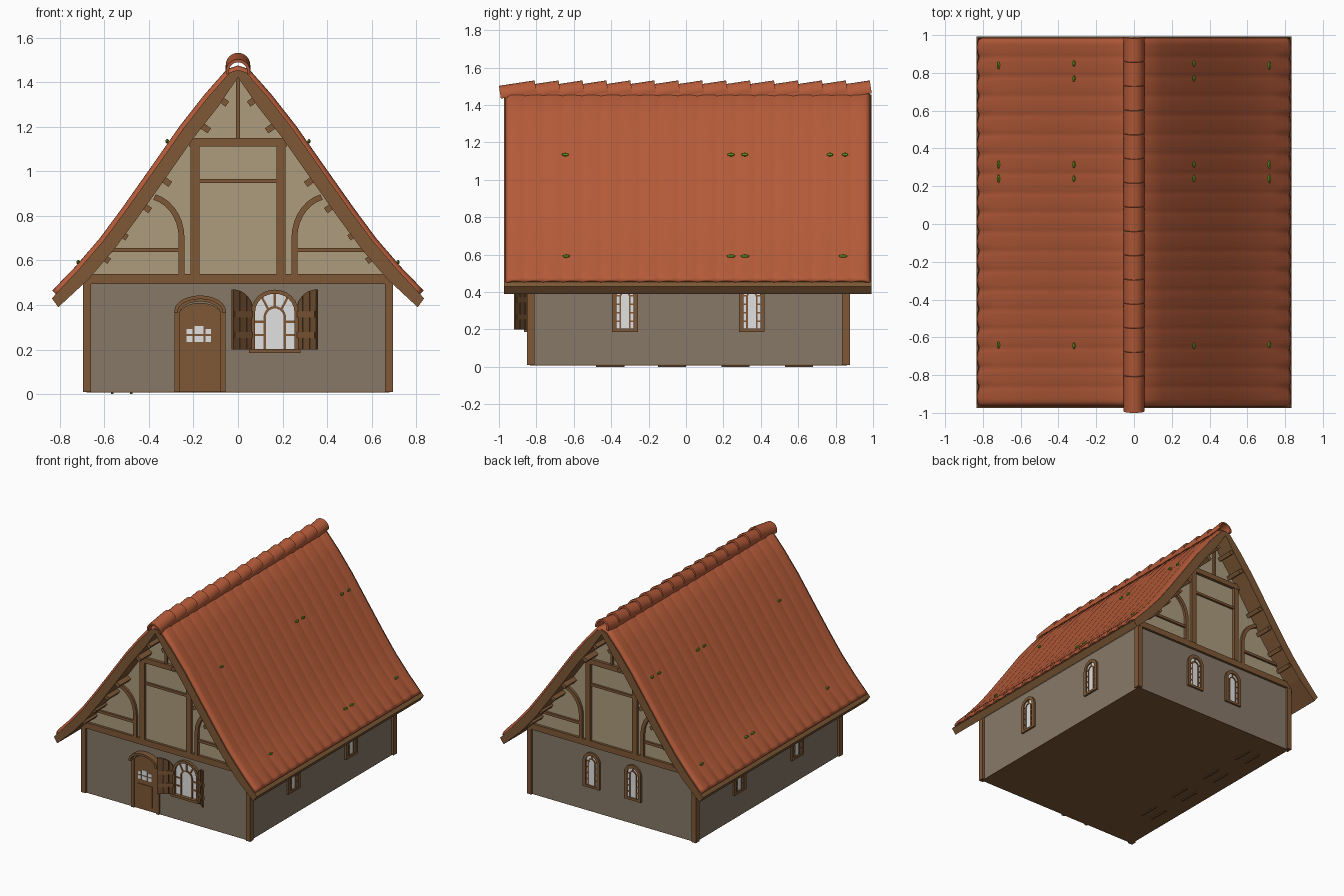
import bpy, bmesh, math, random
from mathutils import Matrix, Vector

if "Cube" in bpy.data.objects:
    bpy.data.objects.remove(bpy.data.objects["Cube"])

random.seed(4)
T, R = Matrix.Translation, Matrix.Rotation


def material(name, rgb):
    m = bpy.data.materials.new(name)
    lin = [((c / 255 + 0.055) / 1.055) ** 2.4 for c in rgb]
    m.diffuse_color = (*lin, 1)
    m.use_nodes = True
    m.node_tree.nodes["Principled BSDF"].inputs["Base Color"].default_value = m.diffuse_color
    return m


TIMBER = material("timber brown", (126, 88, 54))
DARK = material("shutter brown", (112, 78, 48))
WALL = material("grey plaster", (135, 121, 104))
PANEL = material("cream plaster", (172, 156, 125))
TILE = material("terracotta", (181, 91, 57))
GLASS = material("pale glass", (225, 225, 225))
MOSS = material("moss green", (105, 158, 35))


def finish(name, bm, mat, M=Matrix(), smooth=False):
    bmesh.ops.recalc_face_normals(bm, faces=bm.faces)
    me = bpy.data.meshes.new(name)
    bm.to_mesh(me)
    bm.free()
    me.materials.append(mat)
    ob = bpy.data.objects.new(name, me)
    ob.matrix_world = M
    bpy.context.collection.objects.link(ob)
    if smooth:
        bpy.ops.object.select_all(action='DESELECT')
        ob.select_set(True)
        bpy.context.view_layer.objects.active = ob
        bpy.ops.object.shade_smooth_by_angle(angle=math.radians(40))
    return ob


def solid(name, pts, d0, d1, mat, M=Matrix(), smooth=False):
    """Polygon in (u, z), extruded outwards (local -y) from d0 to d1."""
    bm = bmesh.new()
    a = [bm.verts.new((u, -d0, z)) for u, z in pts]
    b = [bm.verts.new((u, -d1, z)) for u, z in pts]
    n = len(pts)
    bm.faces.new(a)
    bm.faces.new(b[::-1])
    for i in range(n):
        bm.faces.new((a[i], b[i], b[(i + 1) % n], a[(i + 1) % n]))
    return finish(name, bm, mat, M, smooth)


def rect(name, u0, u1, z0, z1, d0, d1, mat, M=Matrix()):
    return solid(name, [(u0, z0), (u1, z0), (u1, z1), (u0, z1)], d0, d1, mat, M)


def offset(path, d):
    """Path moved sideways by d (to the left of travel)."""
    out = []
    for i, p in enumerate(path):
        a, b = Vector(path[max(i - 1, 0)]), Vector(path[min(i + 1, len(path) - 1)])
        t = (b - a).normalized()
        out.append((p[0] - t.y * d, p[1] + t.x * d))
    return out


def band(name, path, w, d0, d1, mat, M):
    pts = offset(path, w / 2) + offset(path, -w / 2)[::-1]
    return solid(name, pts, d0, d1, mat, M)


def arch(c, half, z0, spring, rise, n=12):
    top = [(c - half * math.cos(math.pi * i / n), spring + rise * math.sin(math.pi * i / n))
           for i in range(n + 1)]
    return [(c - half, z0)] + top + [(c + half, z0)]


# Facade frames: local u runs right, local -y points out of the wall
FRONT = T((0, -0.835, 0))
BACK = T((0, 0.86, 0)) @ R(math.pi, 4, 'Z')
RIGHT = T((0.68, 0, 0)) @ R(math.pi / 2, 4, 'Z')
LEFT = T((-0.68, 0, 0)) @ R(-math.pi / 2, 4, 'Z')

# Body: floor, plaster walls, gable prism, corner posts, ground slats
rect("floor", -0.68, 0.68, 0.008, 0.012, 0.835, -0.86, TIMBER)
rect("walls", -0.68, 0.68, 0.012, 0.5, 0.835, -0.86, WALL)
solid("gable_infill", [(-0.68, 0.5), (0.68, 0.5), (0, 1.43)], 0.835, -0.86, PANEL)
for x in (-0.695, 0.66):
    rect("corner_post", x, x + 0.035, 0.01, 0.51, 0.85, 0.81, TIMBER)
    rect("corner_post", x, x + 0.035, 0.01, 0.51, -0.835, -0.877, TIMBER)
for y in (-0.48, -0.15, 0.19, 0.53):
    for x in (-0.57, -0.485):
        rect("ground_slat", x, x + 0.012, 0, 0.01, -y, -y - 0.15, DARK)

# Timber framing on both gables
for M in (FRONT, BACK):
    rect("tie_beam", -0.692, 0.692, 0.495, 0.54, 0, 0.018, TIMBER, M)
    rect("collar_beam", -0.22, 0.22, 1.112, 1.15, 0, 0.022, TIMBER, M)
    rect("middle_rail", -0.175, 0.175, 0.948, 0.966, 0, 0.015, TIMBER, M)
    rect("king_post", -0.009, 0.009, 1.15, 1.42, 0, 0.015, TIMBER, M)
    for s in (-1, 1):
        def side(a, b):
            return sorted((s * a, s * b))
        rect("gable_post", *side(0.172, 0.212), 0.54, 1.13, 0, 0.02, TIMBER, M)
        rect("side_rail", *side(0.25, 0.6), 0.637, 0.656, 0, 0.015, TIMBER, M)
        curve = [(s * 0.253, 0.54), (s * 0.253, 0.70)] + [
            (s * (0.253 + 0.16 * (1 - math.cos(t * 0.19))), 0.70 + 0.19 * math.sin(t * 0.19))
            for t in range(1, 8)]
        band("curved_brace", curve, 0.026, 0, 0.018, TIMBER, M)

# Roof section, right half from ridge to eaves
HALF = [(0, 1.475), (0.05, 1.458), (0.15, 1.345), (0.26, 1.205), (0.4, 1.005), (0.52, 0.835),
        (0.62, 0.70), (0.73, 0.572), (0.815, 0.484), (0.833, 0.466)]


def mirrored(half):
    return [(-x, z) for x, z in half[:0:-1]] + half


def roof_half(d):
    return [(0, HALF[0][1] - d)] + [(max(x, 0.003), z) for x, z in offset(HALF, -d)[1:]]


deck_top = mirrored(roof_half(0.02)[:-2] + [(0.835, 0.43)])
deck_low = mirrored([(0, 1.422)] + roof_half(0.082)[2:-2] + [(0.806, 0.39)])
solid("roof_deck", deck_top + deck_low[::-1], 0.973, -0.993, TIMBER)

# Tiled sheet: shallow seams, scalloped eaves, turned down at both verges
bm = bmesh.new()
WAVES, STEP = 19, 8
Y0, Y1 = -0.966, 0.986
rows = []
for j in range(WAVES * STEP + 1):
    f = j / (WAVES * STEP)
    y = Y0 + (Y1 - Y0) * f
    edge = min(y - Y0, Y1 - y, 0.03) / 0.03
    wave = abs(math.sin(math.pi * WAVES * f))
    seam = 0.004 * (wave ** 0.4 - 1) - 0.016 * (1 - edge) ** 2
    half = roof_half(-seam)
    half[-1] = roof_half(0.016 * (1 - wave))[-1]
    rows.append([bm.verts.new((x, y, z)) for x, z in mirrored(half)])
for a, b in zip(rows, rows[1:]):
    for i in range(len(a) - 1):
        bm.faces.new((a[i], a[i + 1], b[i + 1], b[i]))
tiles = finish("roof_tiles", bm, TILE, smooth=True)
if tiles.data.polygons[len(HALF)].normal.z < 0:
    tiles.data.flip_normals()
sol = tiles.modifiers.new("thickness", 'SOLIDIFY')
sol.thickness, sol.offset = 0.018, -1

# Overlapping hollow half-round ridge tiles
angles = [math.radians(a) for a in range(-15, 196, 15)]
cap = [(0.055 * math.cos(a), 0.055 * math.sin(a)) for a in angles]
cap += [(0.041 * math.cos(a), 0.041 * math.sin(a)) for a in reversed(angles)]
for i in range(15):
    solid("ridge_tile", cap, 0, -0.193, TILE,
          T((0, -0.992 + 0.128 * i, 1.448)) @ R(0.15, 4, 'X'), smooth=True)

# Purlin ends under the gable overhangs
for x, z in ((0.59, 0.605), (0.51, 0.71), (0.406, 0.832), (0.316, 0.95), (0.141, 1.19), (0.06, 1.31)):
    for s in (-1, 1):
        M = T((s * x, 0, z)) @ R(s * 0.95, 4, 'Y')
        rect("purlin_end", -0.014, 0.014, -0.015, 0.04, 0.965, 0.83, TIMBER, M)
        rect("purlin_end", -0.014, 0.014, -0.015, 0.04, -0.855, -0.985, TIMBER, M)


def small_window(c, M):
    solid("window_glass", arch(c, 0.055, 0.2, 0.38, 0.055), 0, 0.004, GLASS, M)
    band("window_frame", arch(c, 0.057, 0.19, 0.38, 0.057), 0.024, 0, 0.014, TIMBER, M)
    band("inner_arch_bar", arch(c, 0.026, 0.2, 0.37, 0.03), 0.009, 0, 0.009, TIMBER, M)
    rect("window_sill", c - 0.069, c + 0.069, 0.187, 0.204, 0, 0.014, TIMBER, M)
    rect("top_bar", c - 0.004, c + 0.004, 0.4, 0.43, 0, 0.009, TIMBER, M)
    for z in (0.24, 0.285, 0.33, 0.375):
        for u in (c - 0.05, c + 0.026):
            rect("side_bar", u, u + 0.024, z, z + 0.008, 0, 0.009, TIMBER, M)


for M, places in ((RIGHT, (-0.326, 0.352)), (LEFT, (-0.352, 0.326)), (BACK, (-0.17, 0.17))):
    for c in places:
        small_window(c, M)

# Door with arched frame, hood and small panes
D = -0.17
solid("door_leaf", arch(D, 0.097, 0.012, 0.35, 0.06), 0, 0.008, TIMBER, FRONT)
band("door_frame", arch(D, 0.103, 0.01, 0.36, 0.067), 0.022, 0, 0.015, TIMBER, FRONT)
band("door_hood", arch(D, 0.108, 0.365, 0.372, 0.063), 0.016, 0, 0.045, TIMBER, FRONT)
for u0, u1, top in ((-0.23, -0.204, 0.292), (-0.196, -0.154, 0.306), (-0.146, -0.12, 0.292)):
    rect("door_pane", u0, u1, 0.235, 0.262, 0.008, 0.012, GLASS, FRONT)
    rect("door_pane", u0, u1, 0.27, top, 0.008, 0.012, GLASS, FRONT)
rect("door_panel", -0.235, -0.115, 0.04, 0.2, 0.008, 0.013, TIMBER, FRONT)

# Large arched front window
C = 0.165
solid("front_glass", arch(C, 0.095, 0.2, 0.37, 0.095), 0, 0.004, GLASS, FRONT)
band("front_frame", arch(C, 0.097, 0.2, 0.37, 0.09), 0.018, 0, 0.02, TIMBER, FRONT)
band("inner_arch_bar", arch(C, 0.045, 0.2, 0.345, 0.045), 0.011, 0, 0.01, TIMBER, FRONT)
rect("front_sill", 0.05, 0.28, 0.185, 0.202, 0, 0.03, TIMBER, FRONT)
for a in (50, 90, 130):
    u, v = math.cos(math.radians(a)), math.sin(math.radians(a))
    band("radial_bar", [(C + 0.045 * u, 0.345 + 0.045 * v), (C + 0.093 * u, 0.37 + 0.09 * v)],
         0.01, 0, 0.009, TIMBER, FRONT)
for z in (0.26, 0.32):
    for u in (0.07, 0.21):
        rect("side_bar", u, u + 0.05, z, z + 0.01, 0, 0.009, TIMBER, FRONT)

# Open plank shutters, half an arch each
W = 0.118
for s in (-1, 1):
    M = FRONT @ T((C + s * 0.1, -0.008, 0)) @ R(-s * 0.68, 4, 'Z')
    for k in range(3):
        t0, t1 = k * W / 3, (k + 1) * W / 3 - 0.003
        ts = [t0 + (t1 - t0) * i / 3 for i in range(4)]
        top = [(s * t, 0.37 + 0.1 * math.sqrt(max(0, 1 - (1 - t / W) ** 2))) for t in ts]
        solid("shutter_plank", [(s * t1, 0.2), (s * t0, 0.2)] + top, -0.006, 0.006, DARK, M)
    for z in (0.252, 0.345):
        u = sorted((s * 0.002, s * (W - 0.008)))
        rect("shutter_batten", *u, z, z + 0.028, -0.01, 0.01, TIMBER, M)

# Moss tufts on both slopes
for s in (-1, 1):
    for x, z, ys in ((0.318, 1.135, (-0.645, 0.24, 0.315, 0.77, 0.85)),
                     (0.717, 0.592, (-0.64, 0.24, 0.315, 0.84))):
        for y in ys:
            bm = bmesh.new()
            bmesh.ops.create_icosphere(bm, subdivisions=1, radius=1)
            size = Matrix.Diagonal((0.009, random.uniform(0.018, 0.026), 0.011, 1))
            finish("moss", bm, MOSS, T((s * x, y, z)) @ size)
